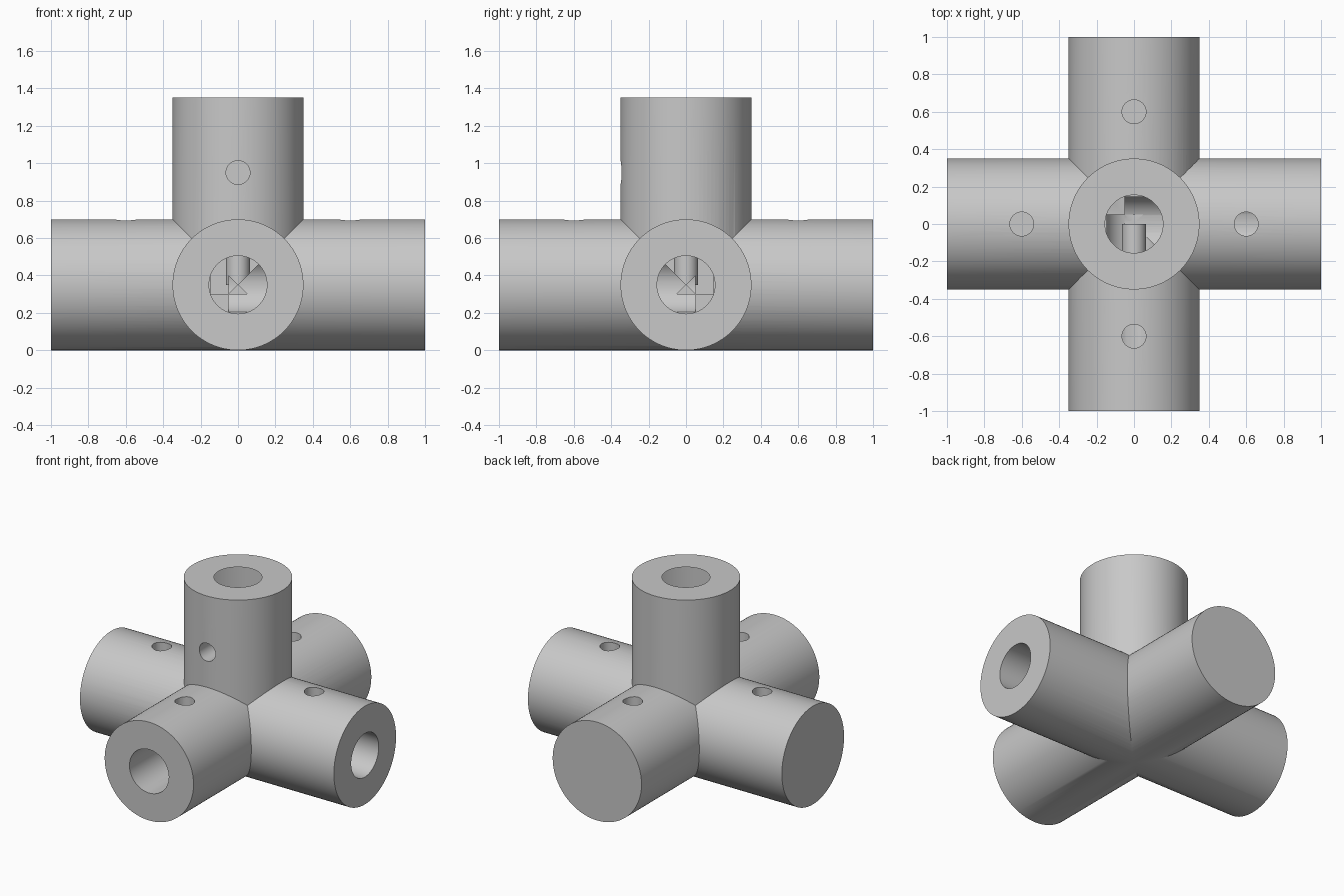
import bpy
import math
from mathutils import Vector

if "Cube" in bpy.data.objects:
    bpy.data.objects.remove(bpy.data.objects["Cube"], do_unlink=True)

R_ARM, R_BORE, R_PIN = 0.35, 0.155, 0.064
HUB = Vector((0, 0, R_ARM))
X, Y, Z = Vector((1, 0, 0)), Vector((0, 1, 0)), Vector((0, 0, 1))
TURN = {0: (0, math.pi / 2, 0), 1: (math.pi / 2, 0, 0), 2: (0, 0, 0)}

grey = bpy.data.materials.new("plain grey")
grey.use_nodes = True
colour = (0.58, 0.58, 0.58, 1)
grey.diffuse_color = colour
grey.node_tree.nodes["Principled BSDF"].inputs["Base Color"].default_value = colour


def rod(name, start, end, radius, sides):
    """Cylinder between two points on an axis-aligned line."""
    span = end - start
    axis = max(range(3), key=lambda i: abs(span[i]))
    bpy.ops.mesh.primitive_cylinder_add(
        vertices=sides, radius=radius, depth=span.length,
        location=(start + end) / 2, rotation=TURN[axis])
    obj = bpy.context.object
    obj.name = name
    obj.data.materials.append(grey)
    bpy.ops.object.transform_apply(location=True, rotation=True, scale=True)
    return obj


def combine(target, tool, operation):
    """Apply a boolean and discard the tool."""
    tool.hide_render = True
    mod = target.modifiers.new(operation.lower(), "BOOLEAN")
    mod.operation = operation
    mod.solver = "EXACT"
    mod.object = tool
    bpy.context.view_layer.objects.active = target
    bpy.ops.object.modifier_apply(modifier=mod.name)
    bpy.data.objects.remove(tool, do_unlink=True)


# Five solid arms: two crossing rods and one upright
connector = rod("pipe_connector", HUB - X, HUB + X, R_ARM, 96)
combine(connector, rod("cross_arm", HUB - Y, HUB + Y, R_ARM, 96), "UNION")
combine(connector, rod("upright_arm", HUB - Z * 0.05, HUB + Z, R_ARM, 96), "UNION")

# Bores in the left, front and upper arms, ending just past the hub centre
for way in (X, -Y, Z):
    combine(connector, rod("bore", HUB - way * 0.05, HUB + way * 1.1, R_BORE, 64), "DIFFERENCE")

# Pin holes, one per arm, drilled to the arm's axis
for arm, side in ((X, Z), (-X, Z), (Y, Z), (-Y, Z), (Z, -Y)):
    foot = HUB + arm * 0.6
    combine(connector, rod("pin_hole", foot, foot + side * 0.5, R_PIN, 32), "DIFFERENCE")

# Smooth barrels with crisp rims and seams
bpy.ops.object.select_all(action="DESELECT")
connector.select_set(True)
bpy.context.view_layer.objects.active = connector
bpy.ops.object.shade_smooth_by_angle(angle=math.radians(25))
